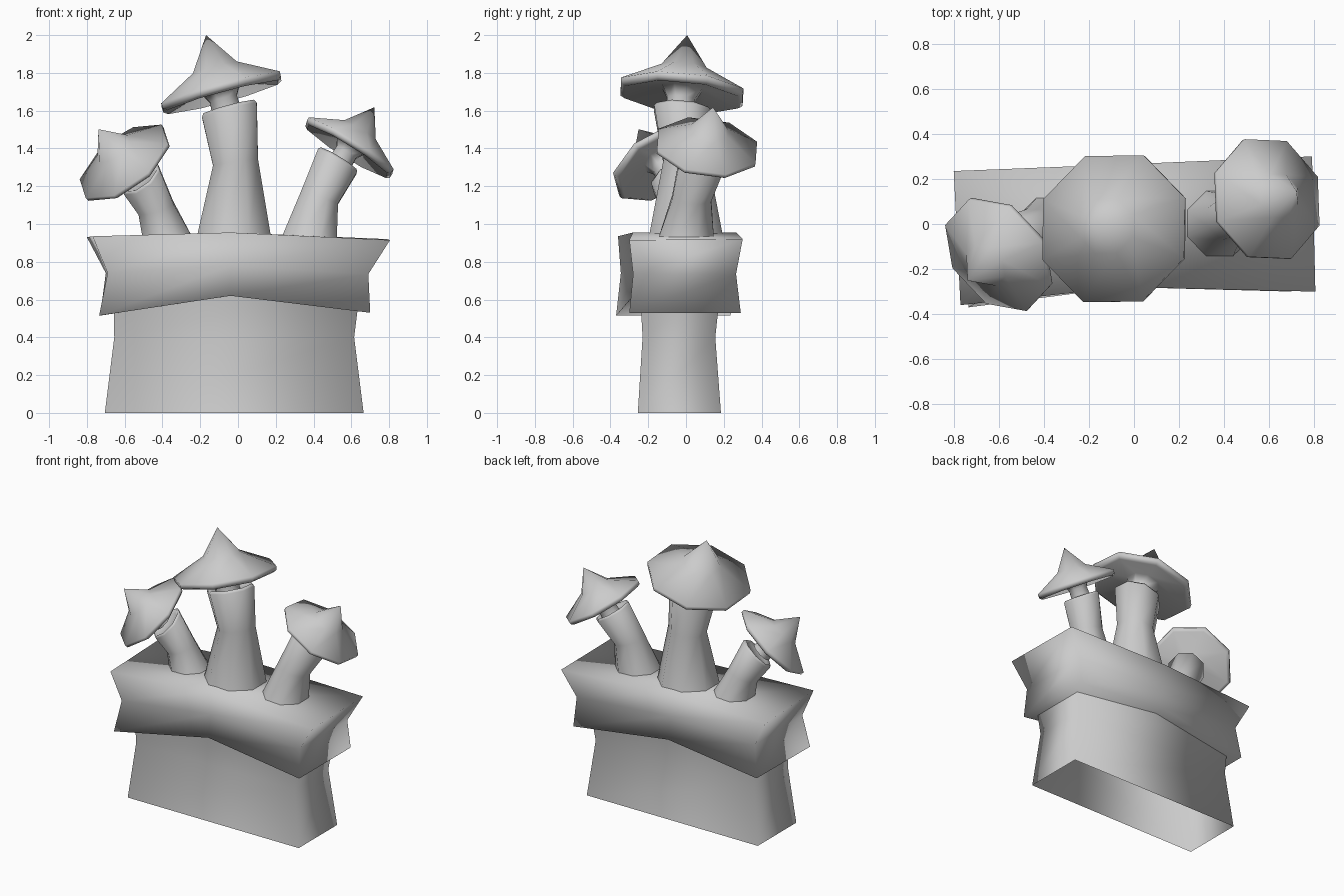
import bpy, bmesh, math
from mathutils import Vector

if "Cube" in bpy.data.objects:
    bpy.data.objects.remove(bpy.data.objects["Cube"])


def loft(name, rings, end_faces=()):
    """Skin rings of points (bottom to top, counter-clockwise); a one-point ring is a tip."""
    bm = bmesh.new()
    vr = [[bm.verts.new(p) for p in r] for r in rings]
    for a, b in zip(vr, vr[1:]):
        n = max(len(a), len(b))
        for i in range(n):
            j = (i + 1) % n
            if len(b) == 1:
                bm.faces.new((a[i], a[j], b[0]))
            elif len(a) == 1:
                bm.faces.new((a[0], b[j], b[i]))
            else:
                bm.faces.new((a[i], a[j], b[j], b[i]))
    for f in end_faces:
        bm.faces.new([vr[-1][k] for k in f])
        bm.faces.new([vr[0][k] for k in reversed(f)])
    me = bpy.data.meshes.new(name)
    bm.to_mesh(me)
    bm.free()
    for p in me.polygons:
        p.use_smooth = True
    ob = bpy.data.objects.new(name, me)
    bpy.context.collection.objects.link(ob)
    return ob


def ring(center, normal, r, h=0.0, sides=8):
    """Octagon of radius r around an axis, h along it from center."""
    q = Vector((0, 0, 1)).rotation_difference(Vector(normal).normalized())
    c = Vector(center)
    if r == 0:
        return [c + q @ Vector((0, 0, h))]
    pts = []
    for i in range(sides):
        t = 2 * math.pi * (i + 0.5) / sides
        pts.append(c + q @ Vector((r * math.cos(t), r * math.sin(t), h)))
    return pts


def rect(x0, x1, y0, y1, z):
    return [(x0, y0, z), (x1, y0, z), (x1, y1, z), (x0, y1, z)]


# Stack body: open-ended, slightly waisted
loft("stack_body", [
    rect(-0.705, 0.665, -0.255, 0.185, 0),
    rect(-0.655, 0.615, -0.23, 0.155, 0.40),
    rect(-0.66, 0.65, -0.245, 0.185, 0.68),
])

# Crown block: pinched waist, raised centre underneath
loft("crown_block", [
    [(-0.735, -0.37, 0.515), (-0.04, -0.28, 0.62), (0.70, -0.30, 0.53),
     (0.70, 0.29, 0.53), (-0.04, 0.26, 0.62), (-0.73, 0.235, 0.515)],
    [(-0.69, -0.345, 0.74), (-0.04, -0.255, 0.78), (0.69, -0.28, 0.735),
     (0.69, 0.265, 0.735), (-0.04, 0.24, 0.78), (-0.70, 0.21, 0.74)],
    [(-0.77, -0.36, 0.935), (-0.04, -0.28, 0.955), (0.805, -0.30, 0.915),
     (0.79, 0.30, 0.92), (-0.04, 0.265, 0.955), (-0.80, 0.235, 0.93)],
], end_faces=[(0, 1, 4, 5), (1, 2, 3, 4)])


def chimney_pot(name, base, mid, top, hat, normal, radii, scale):
    n = Vector(normal).normalized()
    half = Vector((n.x * 0.55, n.y * 0.55, 1))
    r0, r1, r2 = radii
    # Pot with a thin lip and recessed mouth
    loft(name + "_pot", [
        ring(base, (0, 0, 1), r0),
        ring(mid, half, r1),
        ring(top, n, r2),
        ring(top, n, r2 * 0.92, 0.018 * scale),
        ring(top, n, r2 * 0.75, 0.0),
        ring(top, n, 0, -0.01),
    ])
    # Pointed hat on a short neck
    profile = [(0.085, -0.13), (0.08, -0.04), (0.115, 0.02), (0.325, -0.03),
               (0.35, -0.015), (0.352, 0.012), (0.13, 0.13), (0, 0.312)]
    loft(name + "_hat", [ring(hat, n, r * scale, h * scale) for r, h in profile])


chimney_pot("middle", (-0.022, 0.0, 0.92), (-0.013, 0.0, 1.325), (-0.045, -0.02, 1.60),
            (-0.088, -0.022, 1.70), (-0.26, 0.09, 0.96), (0.215, 0.13, 0.162), 1.0)
chimney_pot("right", (0.375, 0.0, 0.92), (0.43, 0.03, 1.135), (0.525, 0.085, 1.33),
            (0.59, 0.11, 1.405), (0.52, 0.13, 0.84), (0.16, 0.112, 0.13), 0.81)
chimney_pot("left", (-0.37, -0.01, 0.92), (-0.435, -0.03, 1.085), (-0.515, -0.075, 1.24),
            (-0.60, -0.135, 1.325), (-0.55, -0.46, 0.70), (0.145, 0.105, 0.125), 0.81)
